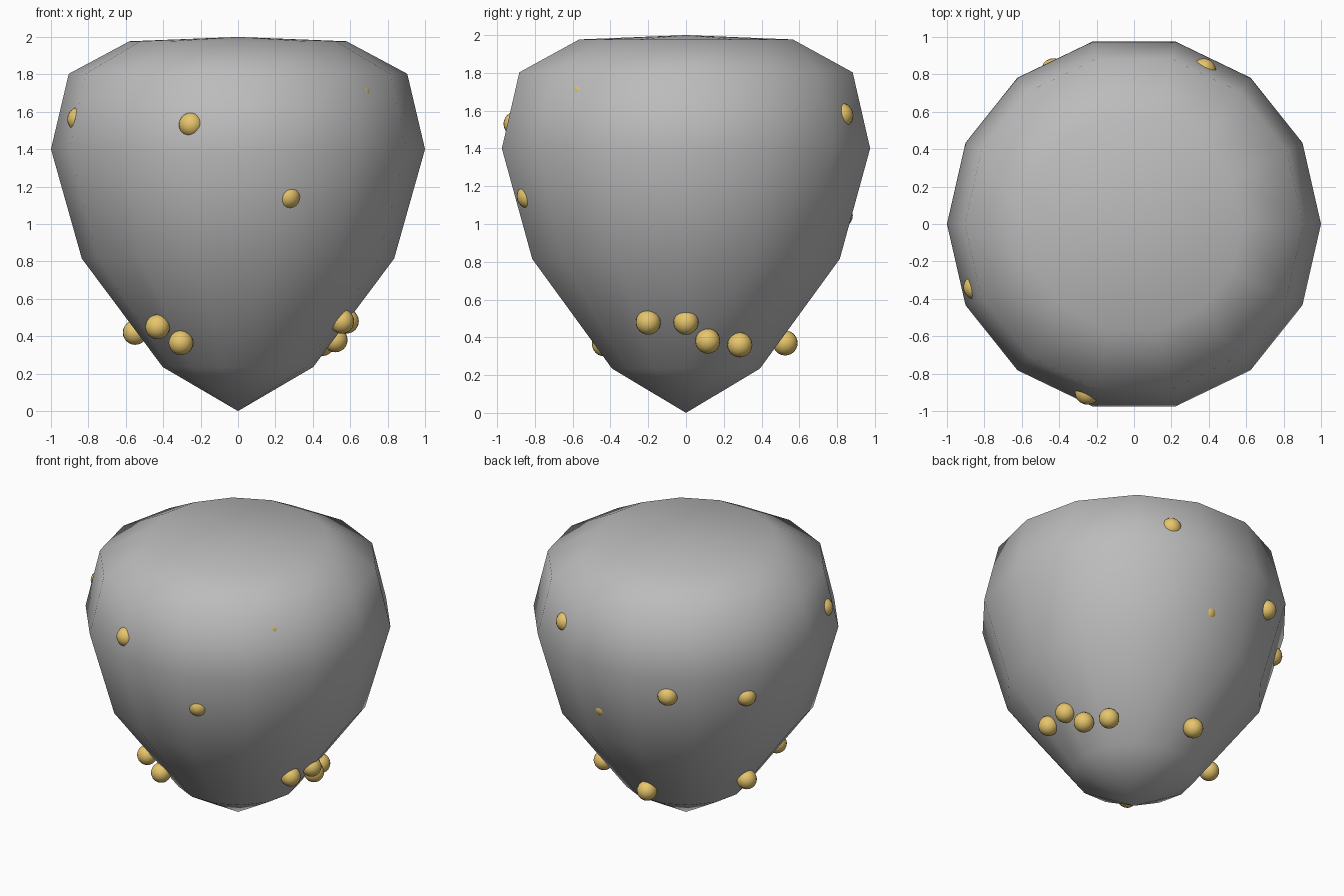
import bpy, bmesh, math

if "Cube" in bpy.data.objects:
    bpy.data.objects.remove(bpy.data.objects["Cube"])


def material(name, rgb):
    m = bpy.data.materials.new(name)
    m.diffuse_color = (*rgb, 1)
    m.use_nodes = True
    m.node_tree.nodes["Principled BSDF"].inputs["Base Color"].default_value = m.diffuse_color
    return m


def finish(bm, name, mat):
    bmesh.ops.recalc_face_normals(bm, faces=bm.faces)
    for f in bm.faces:
        f.smooth = True
    me = bpy.data.meshes.new(name)
    bm.to_mesh(me)
    bm.free()
    me.materials.append(mat)
    ob = bpy.data.objects.new(name, me)
    bpy.context.collection.objects.link(ob)
    return ob


grey = material("grey", (0.5, 0.5, 0.5))
gold = material("gold", (0.8, 0.56, 0.15))

# Body: 14-sided turned shape, pointed below and nearly flat on top
SIDES = 14
rings = [(0.402, 0.235), (0.835, 0.815), (1.0, 1.4), (0.905, 1.803), (0.58, 1.977)]
bm = bmesh.new()
loops = [[bm.verts.new((r * math.cos(2 * math.pi * i / SIDES),
                        r * math.sin(2 * math.pi * i / SIDES), z))
          for i in range(SIDES)] for r, z in rings]
bottom = bm.verts.new((0, 0, 0))
top = bm.verts.new((0, 0, 2))
for i in range(SIDES):
    j = (i + 1) % SIDES
    bm.faces.new((bottom, loops[0][j], loops[0][i]))
    bm.faces.new((top, loops[-1][i], loops[-1][j]))
    for a, b in zip(loops, loops[1:]):
        bm.faces.new((a[i], a[j], b[j], b[i]))
finish(bm, "body", grey)

# Studs: small balls sunk into the body, scattered above and ringed below
studs = [
    (-0.25, -0.90, 1.53), (0.267, -0.83, 1.147), (0.645, -0.54, 1.70),
    (-0.847, -0.338, 1.56), (0.373, 0.82, 1.575), (-0.43, 0.82, 1.26),
    (-0.79, 0.45, 1.213), (0.075, 0.817, 1.045),
    (-0.43, -0.41, 0.45), (-0.305, -0.432, 0.365), (-0.55, 0.10, 0.42),
    (0.555, -0.20, 0.48), (0.58, 0.0, 0.48), (0.52, 0.115, 0.38),
    (0.45, 0.285, 0.36), (-0.06, 0.525, 0.37),
]
for n, p in enumerate(studs):
    bm = bmesh.new()
    bmesh.ops.create_uvsphere(bm, u_segments=20, v_segments=12, radius=0.066)
    finish(bm, f"stud_{n + 1}", gold).location = p
